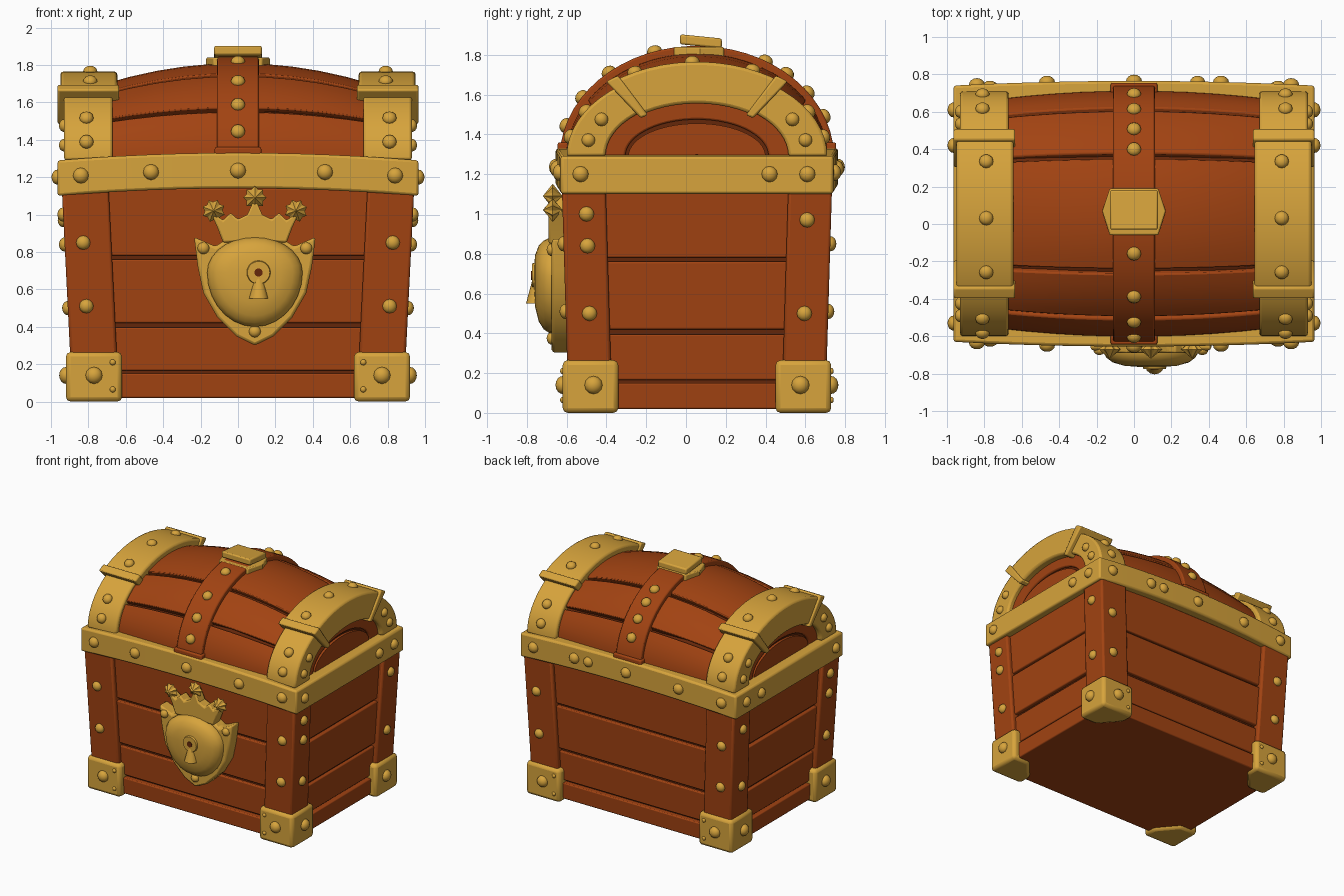
import bpy, bmesh, math
from mathutils import Vector, Matrix

if "Cube" in bpy.data.objects:
    bpy.data.objects.remove(bpy.data.objects["Cube"])

CY = 0.055          # depth centre of the chest body
parts, rivets = [], []


def material(name, rgb):
    m = bpy.data.materials.new(name)
    m.use_nodes = True
    m.diffuse_color = (*rgb, 1)
    m.node_tree.nodes["Principled BSDF"].inputs["Base Color"].default_value = (*rgb, 1)
    return m


GOLD = material("gold", (0.68, 0.37, 0.045))
WOOD = material("red brown wood", (0.36, 0.056, 0.006))
DARK = material("dark groove", (0.13, 0.02, 0.003))


def finish(name, bm, mat, bevel=0):
    bmesh.ops.recalc_face_normals(bm, faces=bm.faces)
    me = bpy.data.meshes.new(name)
    bm.to_mesh(me)
    bm.free()
    me.materials.append(mat)
    ob = bpy.data.objects.new(name, me)
    bpy.context.scene.collection.objects.link(ob)
    if bevel:
        b = ob.modifiers.new("soft edges", "BEVEL")
        b.width, b.segments, b.limit_method = bevel, 2, "ANGLE"
        b.angle_limit = math.radians(40)
    parts.append(ob)


def loft(name, rings, mat, bevel=0):
    """Skin a list of equal closed rings and cap both ends."""
    bm = bmesh.new()
    vs = [[bm.verts.new(p) for p in r] for r in rings]
    n = len(rings[0])
    for a, b in zip(vs, vs[1:]):
        for i in range(n):
            j = (i + 1) % n
            bm.faces.new((a[i], a[j], b[j], b[i]))
    bm.faces.new(vs[0][::-1])
    bm.faces.new(vs[-1])
    finish(name, bm, mat, bevel)


def box(name, x, y, z, mat, bevel=0.01):
    loft(name, [[(x[0], y[0], h), (x[1], y[0], h), (x[1], y[1], h), (x[0], y[1], h)]
                for h in z], mat, bevel)


def arc(name, t0, t1, x0, x1, ro, ri, mat, base=1.29, bow=False, bevel=0.01, nx=1):
    """Elliptical band over the lid from angle t0 to t1 (0 is the front)."""
    xs = [x0 + (x1 - x0) * i / nx for i in range(nx + 1)]

    def point(t, x, r):
        k = (x / 0.68) ** 2 if bow else 0
        return (x, CY - r[0] * (1 - 0.06 * k) * math.cos(t),
                base + r[1] * (1 - 0.19 * k) * math.sin(t))
    steps = max(2, round((t1 - t0) / 6))
    rings = []
    for s in range(steps + 1):
        t = math.radians(t0 + (t1 - t0) * s / steps)
        rings.append([point(t, x, ro) for x in xs] + [point(t, x, ri) for x in xs[::-1]])
    loft(name, rings, mat, bevel)


def half(z):
    """Half width and half depth of the tapered body at height z."""
    return 0.885 + 0.05 * z, 0.645 + 0.03 * z


def rivet(x, y, z, normal, r=0.038):
    rivets.append((Vector((x, y, z)), Vector(normal), r))


def rivet_arc(t, x, ry, rz, base):
    t = math.radians(t)
    c, s = math.cos(t), math.sin(t)
    rivet(x, CY - ry * c, base + rz * s, (0, -c / ry, s / rz))


# body: dark core wrapped by plank courses
def course(name, z0, z1, inset, mat, bevel):
    rings = []
    for z in (z0, z1):
        a, b = half(z)
        a, b = a - inset, b - inset
        rings.append([(-a, CY - b, z), (a, CY - b, z), (a, CY + b, z), (-a, CY + b, z)])
    loft(name, rings, mat, bevel)


course("body_core", 0.05, 1.14, 0.06, DARK, 0)
for i, (z0, z1, inset) in enumerate([(0.02, 0.15, 0.02), (0.165, 0.395, 0.035),
                                     (0.42, 0.76, 0.03), (0.78, 1.14, 0.035)]):
    course(f"body_plank_{i + 1}", z0, z1, inset, WOOD, 0.008)

# corner posts, corner brackets and their rivets
for sx in (-1, 1):
    for sy in (-1, 1):
        rings = []
        for z in (0.05, 1.14):
            a, b = half(z)
            rings.append([(sx * u, CY + sy * v, z) for u, v in
                          ((a, b), (a - 0.25, b), (a - 0.25, b - 0.22), (a, b - 0.22))])
        loft("corner_post", rings, WOOD, 0.015)
        plan = [(0.92, 0.675), (0.62, 0.675), (0.62, 0.56), (0.76, 0.395), (0.92, 0.395)]
        loft("corner_bracket", [[(sx * u, CY + sy * v, z) for u, v in plan]
                                for z in (0, 0.265)], GOLD, 0.025)
        for z in (0.51, 0.85):
            a, b = half(z)
            rivet(sx * (a - 0.1), CY + sy * b, z, (0, sy, 0))
        for z in (0.5, 0.84, 1.0) if sy < 0 else (0.5, 0.97):
            a, b = half(z)
            rivet(sx * a, CY + sy * (b - 0.12), z, (sx, 0, 0))
        rivet(sx * 0.77, CY + sy * 0.675, 0.14, (0, sy, 0), 0.045)
        rivet(sx * 0.92, CY + sy * 0.52, 0.14, (sx, 0, 0), 0.045)
        for z in (0.065, 0.21):
            rivet(sx * 0.67, CY + sy * 0.675, z, (0, sy, 0), 0.016)

# gold rim, bowed up and out along its length
rings = []
for i in range(13):
    u = i / 6 - 1
    d, lift = 0.685 + 0.025 * (1 - u * u), 0.04 * (1 - u * u)
    rings.append([(0.965 * u, CY + s * d, z + lift)
                  for s, z in ((-1, 1.1), (1, 1.1), (1, 1.29), (-1, 1.29))])
loft("rim_band", rings, GOLD, 0.014)
for x in (-0.84, -0.465, 0, 0.465, 0.84):
    bulge = 1 - (x / 0.965) ** 2
    for s in (-1, 1):
        rivet(x, CY + s * (0.685 + 0.025 * bulge), 1.2 + 0.035 * bulge, (0, s, 0), 0.042)
rivet(0.34, CY + 0.705, 1.23, (0, 1, 0), 0.04)
for s in (-1, 1):
    for y in (-0.53, 0.42, 0.61):
        rivet(s * 0.965, y, 1.2, (s, 0, 0), 0.04)

# barrel lid: dark core, five bowed planks, end panels
arc("lid_core", 0, 180, -0.87, 0.87, (0.625, 0.495), (0.01, 0.01), DARK, 1.28, True, 0, 12)
cuts = (0, 32, 62, 118, 148, 180)
for i, (a, b) in enumerate(zip(cuts, cuts[1:])):
    arc(f"lid_plank_{i + 1}", a + 1.3, b - 1.3, -0.865, 0.865, (0.66, 0.53), (0.60, 0.47),
        WOOD, 1.28, True, 0.008, 12)

for s in (-1, 1):
    arc("lid_end_outer", 0, 180, s * 0.85, s * 0.89, (0.56, 0.35), (0.36, 0.185), WOOD)
    arc("lid_end_inner", 0, 180, s * 0.85, s * 0.89, (0.345, 0.165), (0.01, 0.01), WOOD, bevel=0)
    # gold end arches with a thicker cap and flared lips
    arc("end_arch", 0, 180, s * 0.67, s * 0.93, (0.655, 0.44), (0.46, 0.28), GOLD, bevel=0.014)
    arc("arch_cap", 51, 129, s * 0.645, s * 0.95, (0.69, 0.475), (0.45, 0.265), GOLD, bevel=0.016)
    for t in (50, 124):
        arc("cap_lip", t, t + 6, s * 0.635, s * 0.965, (0.71, 0.49), (0.44, 0.25), GOLD)
    for t in (13, 31, 149, 167):
        rivet_arc(t, s * 0.81, 0.655, 0.44, 1.29)
        c, h = math.cos(math.radians(t)), math.sin(math.radians(t))
        rivet(s * 0.93, CY - 0.56 * c, 1.29 + 0.36 * h, (s, 0, 0), 0.034)
    for t in (63, 88, 114):
        rivet_arc(t, s * 0.79, 0.69, 0.475, 1.29)

# centre strap, its feet and the top plate
arc("lid_strap", 2, 178, -0.112, 0.112, (0.69, 0.565), (0.62, 0.48), WOOD, 1.28)
for s in (-1, 1):
    box("strap_foot", (-0.125, 0.125), (CY + s * 0.62, CY + s * 0.7), (1.3, 1.36), WOOD)
for t in (17, 33, 50, 72, 120, 131, 144, 158):
    rivet_arc(t, 0, 0.69, 0.565, 1.28)
hexagon = [(-0.17, 0.07), (-0.13, 0.19), (0.13, 0.19), (0.17, 0.07), (0.13, -0.06), (-0.13, -0.06)]
loft("strap_collar", [[(x, y, z) for x, y in hexagon] for z in (1.77, 1.84)], GOLD, 0.008)
loft("top_plate", [[(x, y, z - 0.1 * y) for x, y in
                    ((-0.128, -0.03), (0.128, -0.03), (0.128, 0.18), (-0.128, 0.18))]
                   for z in (1.85, 1.9)], GOLD, 0.01)

# lock: shield plate, domed boss, crown and key
LX = 0.09


def mirrored(pts):
    return [(LX + x, z) for x, z in pts] + [(LX - x, z) for x, z in pts[-2:0:-1]]


def plate(name, outline, y0, y1, mat, bevel):
    loft(name, [[(x, y, z) for x, z in outline] for y in (y0, y1)], mat, bevel)


shield = mirrored([(0, 0.3), (0.1, 0.35), (0.2, 0.45), (0.275, 0.58), (0.305, 0.72),
                   (0.325, 0.88), (0.21, 0.83), (0.12, 0.89), (0, 0.92)])
plate("lock_shield", shield, -0.57, -0.675, GOLD, 0.015)
rings = []
for scale, y in ((1, -0.66), (1, -0.685), (0.93, -0.715), (0.8, -0.74), (0.55, -0.758), (0.2, -0.765)):
    ring = []
    for i in range(28):
        t = math.tau * i / 28
        h = math.sin(t) * (0.19 if math.sin(t) > 0 else 0.29)
        ring.append((LX + 0.255 * scale * math.cos(t), y, 0.69 + scale * h))
    rings.append(ring)
loft("lock_boss", rings, GOLD)
crown = mirrored([(0, 0.86), (0.17, 0.85), (0.2, 0.93), (0.24, 1.02), (0.17, 0.97),
                  (0.13, 1.01), (0.09, 0.975), (0.04, 1.0), (0, 1.09)])
plate("lock_crown", crown, -0.6, -0.69, GOLD, 0.01)
bm = bmesh.new()
for x, z in ((-0.22, 1.02), (0, 1.09), (0.22, 1.02)):
    for turn in (0, math.pi / 4):
        m = (Matrix.Translation((LX + x, -0.67, z)) @ Matrix.Rotation(turn + x * 2, 4, "Y")
             @ Matrix.Diagonal((1, 0.8, 1, 1)))
        bmesh.ops.create_uvsphere(bm, u_segments=4, v_segments=2, radius=0.062, matrix=m)
finish("crown_gems", bm, GOLD)
for x, z in ((-0.275, 0.82), (0.275, 0.82), (0, 0.375)):
    rivet(LX + x, -0.675, z, (0, -1, 0), 0.032)


def disc(name, r1, r2, y0, y1, mat):
    loft(name, [[(0.11 + r * math.cos(math.tau * i / 20), y, 0.69 + r * math.sin(math.tau * i / 20))
                 for i in range(20)] for r, y in ((r1, y0), (r2, y1))], mat)


disc("keyhole_ring", 0.075, 0.06, -0.73, -0.775, GOLD)
disc("keyhole", 0.022, 0.022, -0.77, -0.778, DARK)
bm = bmesh.new()
bmesh.ops.create_cone(bm, cap_ends=True, segments=14, radius1=0.052, radius2=0.02, depth=0.12,
                      matrix=Matrix.Translation((0.11, -0.752, 0.61)))
finish("key_wedge", bm, GOLD)

# all rivets as flattened domes
bm = bmesh.new()
for pos, normal, r in rivets:
    m = (Matrix.Translation(pos) @ normal.to_track_quat("Z", "Y").to_matrix().to_4x4()
         @ Matrix.Diagonal((1, 1, 0.8, 1)))
    bmesh.ops.create_uvsphere(bm, u_segments=12, v_segments=8, radius=r, matrix=m)
finish("rivets", bm, GOLD)

# smooth shading with sharp edges kept
bpy.ops.object.select_all(action="DESELECT")
for ob in parts:
    ob.select_set(True)
bpy.context.view_layer.objects.active = parts[0]
bpy.ops.object.shade_smooth_by_angle(angle=math.radians(35))
